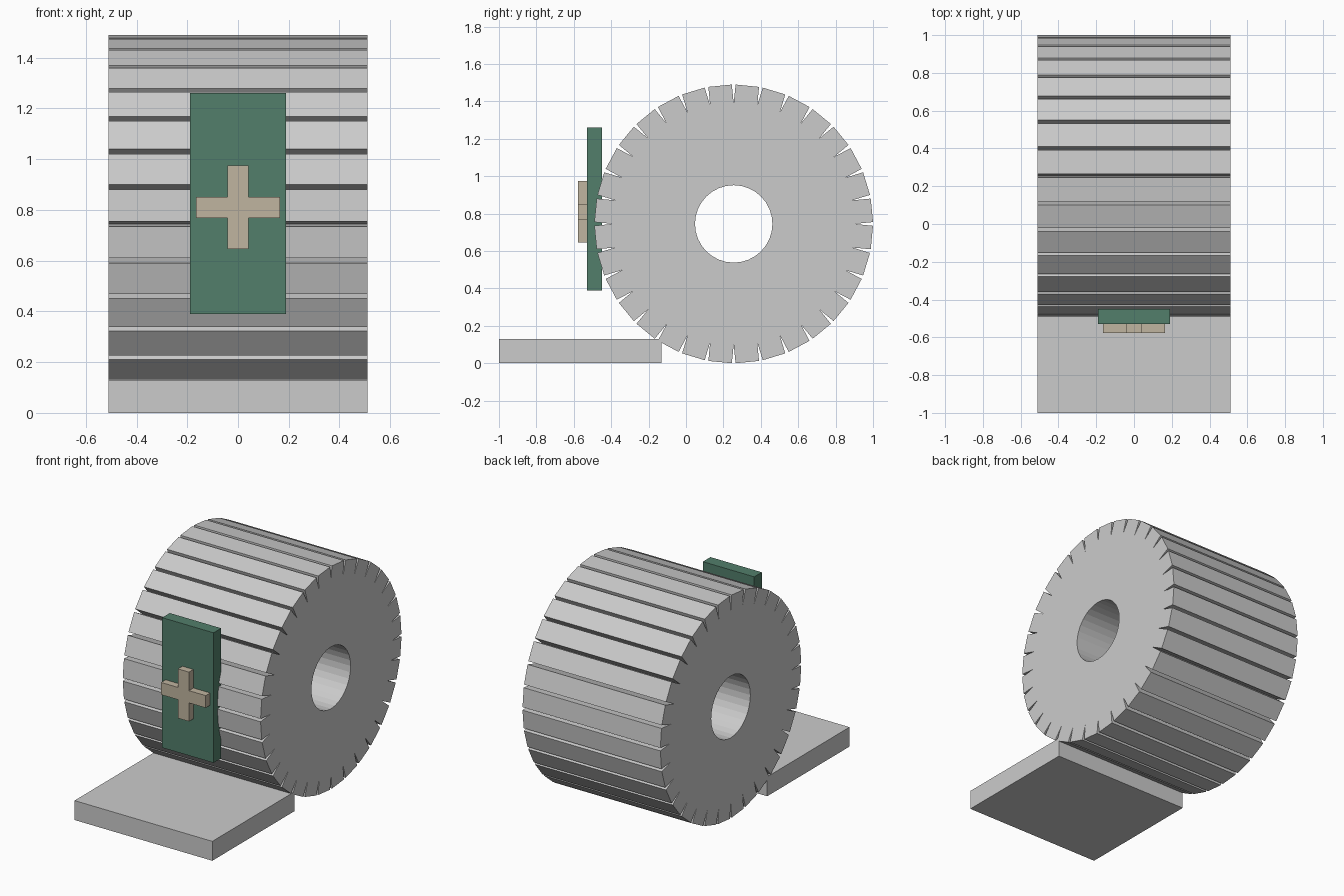
import bpy, bmesh, math

if "Cube" in bpy.data.objects:
    bpy.data.objects.remove(bpy.data.objects["Cube"])


def make_object(name, bm, color=None):
    bmesh.ops.recalc_face_normals(bm, faces=bm.faces)
    mesh = bpy.data.meshes.new(name)
    bm.to_mesh(mesh)
    bm.free()
    obj = bpy.data.objects.new(name, mesh)
    bpy.context.collection.objects.link(obj)
    if color:
        mat = bpy.data.materials.new(name + "_color")
        mat.diffuse_color = (*color, 1)
        mat.use_nodes = True
        mat.node_tree.nodes["Principled BSDF"].inputs["Base Color"].default_value = mat.diffuse_color
        mesh.materials.append(mat)
    return obj


def extrude(name, outline, start, offset, color=None):
    """Extrude a closed outline of 3D points (made by start) along offset."""
    bm = bmesh.new()
    face = bm.faces.new([bm.verts.new(start(a, b)) for a, b in outline])
    ext = bmesh.ops.extrude_face_region(bm, geom=[face])
    verts = [v for v in ext["geom"] if isinstance(v, bmesh.types.BMVert)]
    bmesh.ops.translate(bm, verts=verts, vec=offset)
    return make_object(name, bm, color)


HALF_W = 0.51
CY, CZ = 0.255, 0.745
R_OUT, R_NOTCH, R_HOLE = 0.745, 0.645, 0.207
TEETH = 32
NOTCH_HALF = 0.0135


# Wheel: ring sectors with a V notch between each pair of flat teeth
def ring_point(bm, x, r, a):
    return bm.verts.new((x, CY + r * math.cos(a), CZ + r * math.sin(a)))


bm = bmesh.new()
step = math.tau / TEETH
sides = []
for x in (-HALF_W, HALF_W):
    hole, outer = [], []
    for i in range(TEETH):
        a = i * step
        hole.append(ring_point(bm, x, R_HOLE, a))
        outer += [ring_point(bm, x, R_NOTCH, a),
                  ring_point(bm, x, R_OUT, a + NOTCH_HALF),
                  ring_point(bm, x, R_OUT, a + step - NOTCH_HALF)]
    for i in range(TEETH):
        j = (i + 1) % TEETH
        bm.faces.new([hole[i], *outer[3 * i:3 * i + 3], outer[3 * j], hole[j]])
    sides.append((hole, outer))
for loop_a, loop_b in zip(*sides):
    n = len(loop_a)
    for i in range(n):
        j = (i + 1) % n
        bm.faces.new([loop_a[i], loop_a[j], loop_b[j], loop_b[i]])
make_object("notched_wheel", bm)

# Floor slab in front of the wheel
extrude("base_slab", [(-HALF_W, -1), (HALF_W, -1), (HALF_W, -0.13), (-HALF_W, -0.13)],
        lambda x, y: (x, y, 0), (0, 0, 0.13))

# Green panel set into the wheel front
extrude("front_panel", [(-0.19, 0.39), (0.19, 0.39), (0.19, 1.26), (-0.19, 1.26)],
        lambda x, z: (x, -0.53, z), (0, 0.08, 0), (0.085, 0.21, 0.145))

# Raised cross on the panel
L, T = 0.165, 0.041
corner = [(L, -T), (L, T), (T, T)]
cross = []
for q in range(4):
    for x, z in corner:
        for _ in range(q):
            x, z = -z, x
        cross.append((x, z))
extrude("panel_cross", cross, lambda x, z: (x, -0.577, z + 0.81),
        (0, 0.047, 0), (0.53, 0.46, 0.35))
